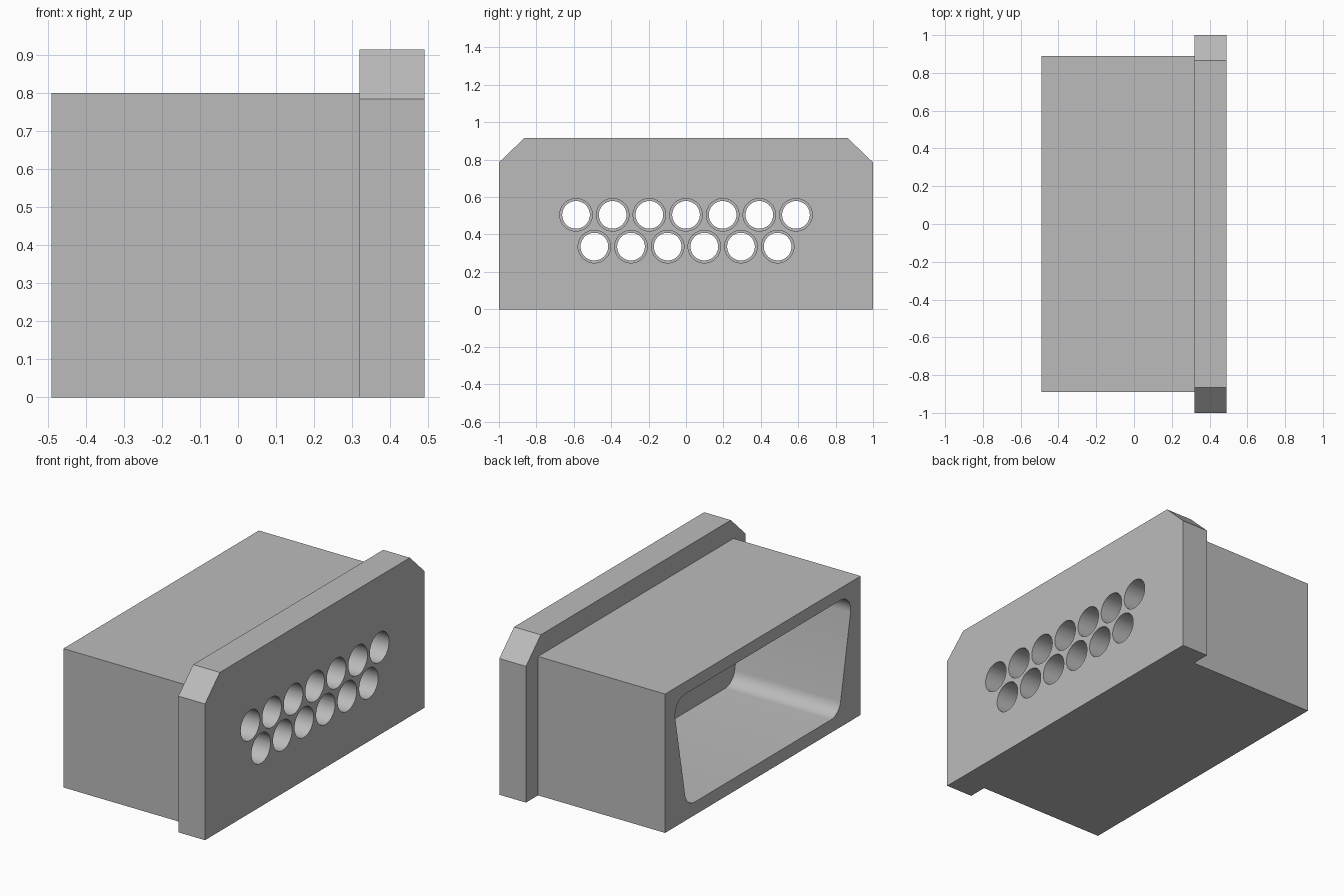
import bpy
import bmesh
from math import cos, sin, pi, radians
from mathutils import Vector

default = bpy.data.objects.get("Cube")
if default:
    bpy.data.objects.remove(default)

gray = bpy.data.materials.new("plain gray")
gray.use_nodes = True
COLOR = (0.5, 0.5, 0.5, 1)
gray.diffuse_color = COLOR
gray.node_tree.nodes["Principled BSDF"].inputs["Base Color"].default_value = COLOR


def prisms(name, outlines, x0, x1):
    """Extrude closed (y, z) outlines along x into one object."""
    bm = bmesh.new()
    for outline in outlines:
        face = bm.faces.new([bm.verts.new((x0, y, z)) for y, z in outline])
        moved = bmesh.ops.extrude_face_region(bm, geom=[face])["geom"]
        verts = [g for g in moved if isinstance(g, bmesh.types.BMVert)]
        bmesh.ops.translate(bm, verts=verts, vec=(x1 - x0, 0, 0))
    bmesh.ops.recalc_face_normals(bm, faces=bm.faces)
    mesh = bpy.data.meshes.new(name)
    bm.to_mesh(mesh)
    bm.free()
    mesh.materials.append(gray)
    obj = bpy.data.objects.new(name, mesh)
    bpy.context.collection.objects.link(obj)
    return obj


def circle(center, radius, steps=48):
    return [(center[0] + radius * cos(2 * pi * i / steps),
             center[1] + radius * sin(2 * pi * i / steps)) for i in range(steps)]


def rounded(points, radius, steps=10):
    """Round every corner of a convex outline with a tangent arc."""
    pts = [Vector(p) for p in points]
    result = []
    for i, p in enumerate(pts):
        a = (pts[i - 1] - p).normalized()
        b = (pts[(i + 1) % len(pts)] - p).normalized()
        half = a.angle(b) / 2
        center = p + (a + b).normalized() * (radius / sin(half))
        start = p + a * (radius * cos(half) / sin(half)) - center
        end = p + b * (radius * cos(half) / sin(half)) - center
        sweep = pi - 2 * half
        for k in range(steps + 1):
            t = k / steps
            v = (start * sin((1 - t) * sweep) + end * sin(t * sweep)) / sin(sweep)
            result.append(tuple(center + v))
    return result


def combine(target, tool, operation):
    mod = target.modifiers.new(operation.title(), "BOOLEAN")
    mod.operation = operation
    mod.solver = "EXACT"
    mod.object = tool
    bpy.ops.object.select_all(action="DESELECT")
    bpy.context.view_layer.objects.active = target
    target.select_set(True)
    bpy.ops.object.modifier_apply(modifier=mod.name)
    bpy.data.objects.remove(tool)


# Chamfered flange and the boxy body behind it
shell = prisms("connector_shell", [[(-1, 0), (1, 0), (1, 0.785), (0.865, 0.915),
                                    (-0.865, 0.915), (-1, 0.785)]], 0.32, 0.49)
body = prisms("body", [[(-0.89, 0), (0.89, 0), (0.89, 0.8), (-0.89, 0.8)]], -0.49, 0.4)
combine(shell, body, "UNION")

# Rear socket with sloping sides and rounded corners
socket = rounded([(-0.694, 0.075), (0.694, 0.075), (0.818, 0.73), (-0.818, 0.73)], 0.09)
combine(shell, prisms("socket_cutter", [socket], -0.6, 0.185), "DIFFERENCE")

# Two staggered rows of stepped contact holes
PITCH = 0.196
centers = [((i - 3) * PITCH, 0.505) for i in range(7)]
centers += [((i - 2.5) * PITCH, 0.335) for i in range(6)]
for name, radius, back in (("narrow_bores", 0.074, 0.1), ("wide_bores", 0.087, 0.32)):
    bores = prisms(name, [circle(c, radius) for c in centers], back, 0.6)
    combine(shell, bores, "DIFFERENCE")

bpy.ops.object.shade_smooth_by_angle(angle=radians(30))
